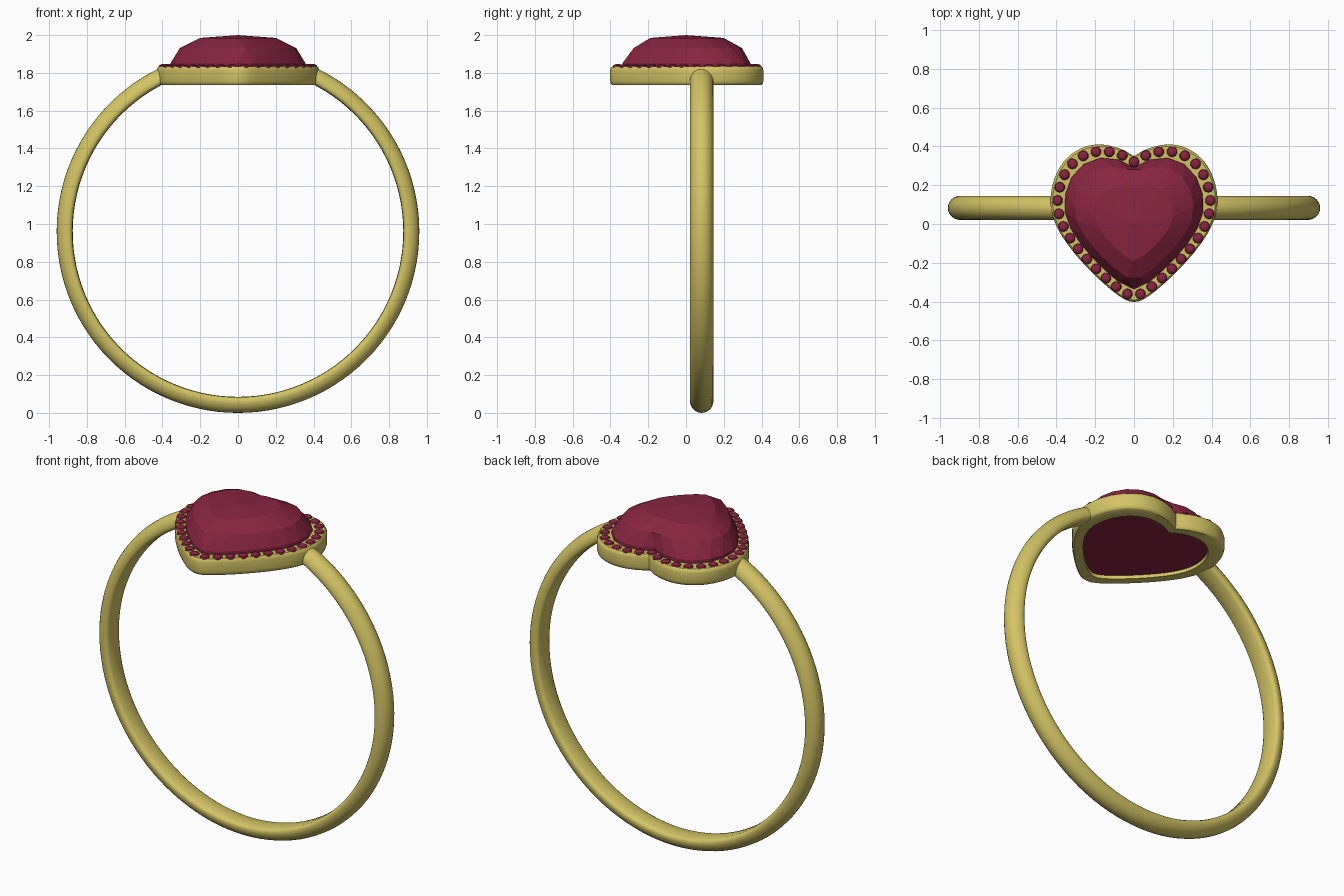
import bpy, bmesh, math
from mathutils import Vector

if "Cube" in bpy.data.objects:
    bpy.data.objects.remove(bpy.data.objects["Cube"])


def material(name, rgb):
    m = bpy.data.materials.new(name)
    m.diffuse_color = (*rgb, 1)
    m.use_nodes = True
    m.node_tree.nodes["Principled BSDF"].inputs["Base Color"].default_value = m.diffuse_color
    return m


GOLD = material("gold", (0.66, 0.55, 0.13))
RUBY = material("ruby red", (0.25, 0.018, 0.052))


def finish(bm, name, mat, smooth=None):
    bmesh.ops.recalc_face_normals(bm, faces=bm.faces)
    me = bpy.data.meshes.new(name)
    bm.to_mesh(me)
    bm.free()
    me.materials.append(mat)
    ob = bpy.data.objects.new(name, me)
    bpy.context.collection.objects.link(ob)
    if smooth:
        bpy.ops.object.select_all(action='DESELECT')
        ob.select_set(True)
        bpy.context.view_layer.objects.active = ob
        bpy.ops.object.shade_smooth_by_angle(angle=math.radians(smooth))
    return ob


def skin(bm, rings, closed):
    # quads between neighbouring closed rings of vertices
    pairs = list(zip(rings, rings[1:]))
    if closed:
        pairs.append((rings[-1], rings[0]))
    for a, b in pairs:
        n = len(a)
        for i in range(n):
            bm.faces.new((a[i], a[(i + 1) % n], b[(i + 1) % n], b[i]))


# heart outline: right half from notch to tip, smoothed then mirrored
HALF = [(0, .35), (.07, .388), (.17, .41), (.27, .392), (.36, .325), (.415, .22),
        (.43, .1), (.4, -.01), (.335, -.115), (.25, -.215), (.15, -.312), (.06, -.382), (0, -.402)]


def dense_half():
    p = [Vector(q) for q in HALF]
    p = [2 * p[0] - p[1]] + p + [Vector((-.06, -.382))]
    out = []
    for i in range(1, len(p) - 2):
        a, b, c, d = p[i - 1:i + 3]
        for k in range(12):
            t = k / 12
            out.append(.5 * (2 * b + (c - a) * t + (2 * a - 5 * b + 4 * c - d) * t * t
                             + (3 * b - a - 3 * c + d) * t ** 3))
    return out + [p[-2]]


right = dense_half()
OUTLINE = right + [Vector((-q.x, q.y)) for q in reversed(right[1:-1])]


def heart(n, shift=0.0):
    # n points evenly spaced along the heart, starting at the notch
    loop = OUTLINE + [OUTLINE[0]]
    lens = [(b - a).length for a, b in zip(loop, loop[1:])]
    total = sum(lens)
    pts = []
    for i in range(n):
        d = ((i + shift) / n % 1) * total
        for j, l in enumerate(lens):
            if d <= l or j == len(lens) - 1:
                pts.append(loop[j].lerp(loop[j + 1], min(1, d / l)))
                break
            d -= l
    return pts


# heart-shaped setting: rounded rectangular section swept round the heart
bm = bmesh.new()
section = [(.82, 1.735), (.97, 1.735), (.99, 1.742), (1, 1.757), (1, 1.812),
           (.992, 1.826), (.975, 1.833), (.82, 1.833)]
rings = [[bm.verts.new((p.x * s, p.y * s, z)) for p in heart(100)] for s, z in section]
skin(bm, rings, True)
finish(bm, "heart_setting", GOLD, 40)

# band: D-shaped section swept round the finger, open under the setting
bm = bmesh.new()
profile = [(.877, -.045), (.875, 0), (.877, .045), (.884, .057)]
profile += [(.895 + .065 * math.sin(t), .0625 * math.cos(t))
            for t in [math.pi * k / 12 for k in range(13)]]
profile.append((.884, -.057))
start, steps = math.radians(25), 96
rings = []
for i in range(steps + 1):
    a = start + (2 * math.pi - 2 * start) * i / steps
    rings.append([bm.verts.new((r * math.sin(a), .083 + y, .96 + r * math.cos(a)))
                  for r, y in profile])
skin(bm, rings, False)
bm.faces.new(rings[0])
bm.faces.new(rings[-1])
finish(bm, "band", GOLD, 40)

# heart gem: flat-shaded staggered facets rising to a low crown
bm = bmesh.new()
N = 24


def gem_ring(scale, z, shift=0.0, fill=0.0):
    ring = []
    for p in heart(N, shift):
        # fill softens the notch higher up the crown
        lift = fill * max(0, 1 - abs(p.x) / .2) if p.y > 0 else 0
        ring.append(bm.verts.new((p.x * scale, (p.y + lift) * scale, z)))
    return ring


base = gem_ring(.835, 1.755)
girdle = gem_ring(.835, 1.852)
mid = gem_ring(.715, 1.932, .5, .02)
table = gem_ring(.47, 1.985, 0, .05)
skin(bm, [base, girdle], False)
bm.faces.new(base)
for i in range(N):
    j = (i + 1) % N
    bm.faces.new((girdle[i], girdle[j], mid[i]))
    bm.faces.new((mid[i], girdle[j], mid[j]))
    bm.faces.new((mid[i], mid[j], table[j]))
    bm.faces.new((table[i], mid[i], table[j]))
top = bm.verts.new((0, 0, 2.0))
for i in range(N):
    bm.faces.new((table[i], table[(i + 1) % N], top))
finish(bm, "heart_gem", RUBY)

# halo of small stones along the rim
bm = bmesh.new()
for p in heart(35):
    made = bmesh.ops.create_uvsphere(bm, u_segments=10, v_segments=6, radius=.028)['verts']
    for v in made:
        v.co = Vector((v.co.x + p.x * .915, v.co.y + p.y * .915, v.co.z * .55 + 1.832))
finish(bm, "halo_stones", RUBY)
